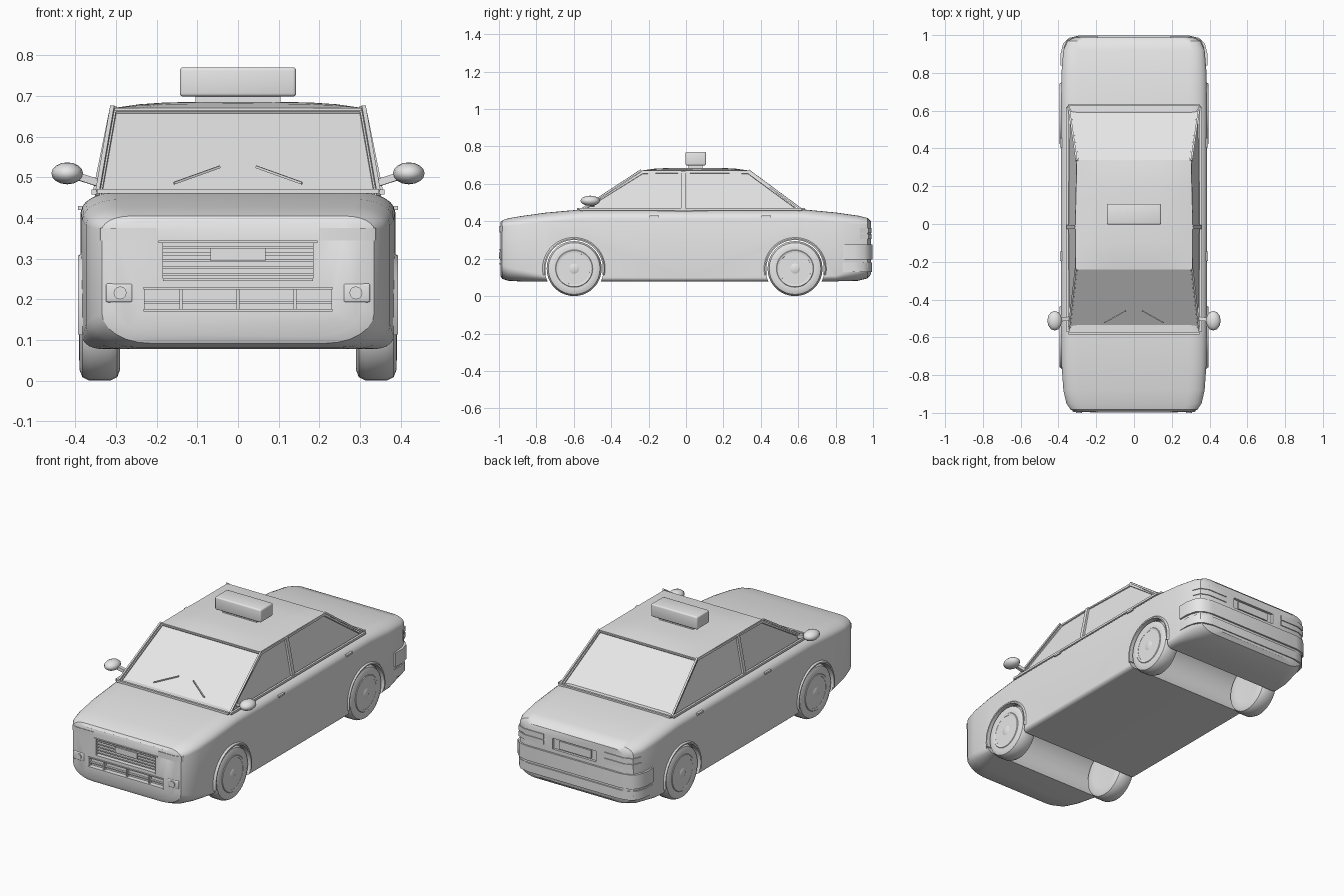
import bpy, bmesh, math
from mathutils import Matrix, Vector

if "Cube" in bpy.data.objects:
    bpy.data.objects.remove(bpy.data.objects["Cube"])

grey = bpy.data.materials.new("plain_grey")
grey.diffuse_color = (0.8, 0.8, 0.8, 1)
grey.use_nodes = True
grey.node_tree.nodes["Principled BSDF"].inputs["Base Color"].default_value = grey.diffuse_color


def finish(bm, name, angle=32):
    bmesh.ops.recalc_face_normals(bm, faces=bm.faces[:])
    me = bpy.data.meshes.new(name)
    bm.to_mesh(me)
    bm.free()
    me.materials.append(grey)
    me.polygons.foreach_set("use_smooth", [True] * len(me.polygons))
    me.set_sharp_from_angle(angle=math.radians(angle))
    ob = bpy.data.objects.new(name, me)
    bpy.context.collection.objects.link(ob)
    return ob


def box(name, c, size, rot=None, bevel=0.0):
    bm = bmesh.new()
    bmesh.ops.create_cube(bm, size=1, matrix=Matrix.Diagonal((*size, 1)))
    if bevel:
        bmesh.ops.bevel(bm, geom=bm.edges[:], offset=bevel, segments=3, affect='EDGES', profile=0.5)
    bm.transform(Matrix.Translation(c) @ (rot or Matrix()))
    return finish(bm, name)


def bar(name, a, b, w, h):
    a, b = Vector(a), Vector(b)
    rot = (b - a).to_track_quat('Y', 'Z').to_matrix().to_4x4()
    return box(name, (a + b) / 2, (w, (b - a).length, h), rot)


def loft(rings, name, caps=True):
    bm = bmesh.new()
    vs = [[bm.verts.new(p) for p in r] for r in rings]
    n = len(vs[0])
    for a, b in zip(vs, vs[1:]):
        for i in range(n):
            bm.faces.new((a[i], a[(i + 1) % n], b[(i + 1) % n], b[i]))
    if caps:
        bm.faces.new(vs[0])
        bm.faces.new(vs[-1])
    return finish(bm, name)


def lathe(name, profile, y, z, s=1, n=36, closed=False):
    """Spin (x, radius) points around an axis along x."""
    rings = [[(s * x, y + r * math.cos(2 * math.pi * i / n), z + r * math.sin(2 * math.pi * i / n))
              for i in range(n)] for x, r in profile]
    if closed:
        rings.append(rings[0])
    ob = loft(rings, name, not closed)
    if closed:
        bm = bmesh.new()
        bm.from_mesh(ob.data)
        bmesh.ops.remove_doubles(bm, verts=bm.verts[:], dist=1e-5)
        bmesh.ops.recalc_face_normals(bm, faces=bm.faces[:])
        bm.to_mesh(ob.data)
        bm.free()
    return ob


def prism(name, plan, z0, z1):
    return loft([[(x, y, z) for x, y in plan] for z in (z0, z1)], name)


def section(y, w, top, bot, tx, tz, bx, bz, n=6):
    """Rounded body cross-section at one station."""
    pts = []
    for k, (sx, sz) in enumerate(((1, 1), (-1, 1), (-1, -1), (1, -1))):
        rx, rz = (tx, tz) if sz > 0 else (bx, bz)
        cx, cz = sx * (w - rx), top - rz if sz > 0 else bot + rz
        for i in range(n + 1):
            a = math.pi / 2 * (k + i / n)
            pts.append((cx + rx * math.cos(a), y, cz + rz * math.sin(a)))
    return pts


# Body shell
body = loft([section(*s) for s in (
    (-0.993, 0.305, 0.392, 0.11, 0.06, 0.03, 0.12, 0.07),
    (-0.983, 0.335, 0.405, 0.092, 0.07, 0.035, 0.12, 0.075),
    (-0.95, 0.358, 0.416, 0.082, 0.08, 0.04, 0.11, 0.07),
    (-0.88, 0.374, 0.428, 0.078, 0.09, 0.045, 0.09, 0.06),
    (-0.75, 0.383, 0.446, 0.078, 0.09, 0.05, 0.05, 0.03),
    (-0.55, 0.386, 0.464, 0.078, 0.09, 0.05, 0.025, 0.02),
    (0.0, 0.387, 0.464, 0.078, 0.09, 0.05, 0.025, 0.02),
    (0.62, 0.386, 0.464, 0.078, 0.09, 0.05, 0.025, 0.02),
    (0.80, 0.384, 0.447, 0.079, 0.09, 0.05, 0.05, 0.03),
    (0.92, 0.374, 0.430, 0.082, 0.08, 0.045, 0.09, 0.06),
    (0.97, 0.352, 0.418, 0.095, 0.07, 0.035, 0.10, 0.06),
    (0.988, 0.31, 0.40, 0.115, 0.06, 0.03, 0.10, 0.06))], "body")

# Wheel wells, grille, intake and plate recesses
AXLES, WZ = (-0.598, 0.583), 0.147
cutters = [lathe("well_cutter", [(-0.5, 0.158), (0.5, 0.158)], y, WZ, n=48) for y in AXLES]
cutters += [box("recess_cutter", (0, -1, 0.295), (0.37, 0.06, 0.09)),
            box("recess_cutter", (0, -1, 0.2), (0.46, 0.06, 0.05)),
            box("recess_cutter", (0, 1, 0.325), (0.27, 0.05, 0.06))]
for c in cutters:
    m = body.modifiers.new("cut", 'BOOLEAN')
    m.operation, m.solver, m.object = 'DIFFERENCE', 'EXACT', c
dg = bpy.context.evaluated_depsgraph_get()
dg.update()
cut_mesh = bpy.data.meshes.new_from_object(body.evaluated_get(dg))
body.modifiers.clear()
body.data = cut_mesh
for c in cutters:
    bpy.data.objects.remove(c)
cut_mesh.set_sharp_from_angle(angle=math.radians(32))

# Cabin with inset windows
bm = bmesh.new()
low = ((-0.575, 0.347), (-0.015, 0.354), (0.625, 0.347))
high = ((-0.235, 0.309), (-0.015, 0.311), (0.335, 0.303))
V = {(s, l, i): bm.verts.new((s * w, y, z))
     for s in (1, -1) for l, (row, z) in enumerate(((low, 0.445), (high, 0.668)))
     for i, (y, w) in enumerate(row)}
glass = []
for s in (1, -1):
    for i in (0, 1):
        glass.append(bm.faces.new((V[s, 0, i], V[s, 0, i + 1], V[s, 1, i + 1], V[s, 1, i])))
for i in (0, 2):
    glass.append(bm.faces.new((V[1, 0, i], V[-1, 0, i], V[-1, 1, i], V[1, 1, i])))
for l in (0, 1):
    for i in (0, 1):
        bm.faces.new((V[1, l, i], V[1, l, i + 1], V[-1, l, i + 1], V[-1, l, i]))
bmesh.ops.recalc_face_normals(bm, faces=bm.faces[:])
bmesh.ops.inset_individual(bm, faces=glass, thickness=0.013, depth=0)
bmesh.ops.inset_individual(bm, faces=glass, thickness=0.001, depth=-0.006)
finish(bm, "cabin", 20)

# Crowned roof panel
rings = []
for j in range(9):
    v = j / 4 - 1
    y = 0.05 + 0.29 * v
    up = [(0.305 * u, y, 0.671 + 0.015 * (1 - u ** 4) * (1 - v ** 4)) for u in [i / 5 - 1 for i in range(11)]]
    rings.append(up + [(0.305, y, 0.662), (-0.305, y, 0.662)])
loft(rings, "roof")

# Roof sign
box("sign_base", (0, 0.052, 0.69), (0.21, 0.075, 0.025))
box("roof_sign", (0, 0.052, 0.735), (0.286, 0.11, 0.072), bevel=0.008)

# Grille slats, plates and intake dividers
for k in range(5):
    box("grille_slat", (0, -0.979, 0.262 + k * 0.0165), (0.37, 0.014, 0.007))
box("front_plate", (0, -0.988, 0.31), (0.135, 0.008, 0.032))
box("rear_plate", (0, 0.98, 0.325), (0.2, 0.008, 0.045))
box("intake_slat", (0, -0.977, 0.192), (0.46, 0.012, 0.006))
for x in (-0.14, 0, 0.14):
    box("intake_divider", (x, -0.98, 0.2), (0.007, 0.018, 0.05))
for z, w in ((0.342, 0.39), (0.248, 0.37), (0.227, 0.466), (0.173, 0.466)):
    box("grille_trim", (0, -0.993, z), (w, 0.01, 0.006))

# Rear bumper
half = [(0.388, 0.84), (0.389, 0.90), (0.375, 0.955), (0.345, 0.985), (0.29, 0.998)]
outline = half + [(-x, y) for x, y in half[::-1]]
prism("rear_bumper", outline, 0.195, 0.275)
inner = [(x * 0.985, y - 0.004) for x, y in outline]
prism("lower_bumper", inner, 0.13, 0.18)
bar("windscreen_sill", (-0.347, -0.578, 0.466), (0.347, -0.578, 0.466), 0.012, 0.012)
bar("rear_sill", (-0.347, 0.63, 0.466), (0.347, 0.63, 0.466), 0.012, 0.012)

for s in (1, -1):
    # Lamps
    prism("headlight", [(s * x, y) for x, y in ((0.2, -0.996), (0.305, -0.996), (0.338, -0.982),
                                                (0.352, -0.95), (0.2, -0.94))], 0.345, 0.376)
    for z in (0.305, 0.338):
        prism("taillight", [(s * x, y) for x, y in ((0.19, 0.993), (0.31, 0.993), (0.355, 0.975),
                                                    (0.374, 0.93), (0.19, 0.93))], z, z + 0.027)
    box("fog_lamp_frame", (s * 0.292, -0.975, 0.216), (0.066, 0.04, 0.046), bevel=0.005)
    bm = bmesh.new()
    bmesh.ops.create_cone(bm, cap_ends=True, segments=12, radius1=0.016, radius2=0.016, depth=0.02,
                          matrix=Matrix.Translation((s * 0.29, -0.99, 0.216)) @ Matrix.Rotation(math.pi / 2, 4, 'X'))
    finish(bm, "fog_lamp")
    # Side trim, handles, pillars, wipers
    bar("belt_trim", (s * 0.354, -0.57, 0.464), (s * 0.354, 0.62, 0.464), 0.012, 0.012)
    bar("centre_pillar", (s * 0.354, -0.015, 0.46), (s * 0.312, -0.015, 0.668), 0.022, 0.008)
    bar("front_pillar", (s * 0.346, -0.565, 0.46), (s * 0.309, -0.24, 0.673), 0.01, 0.01)
    bar("rear_pillar", (s * 0.346, 0.622, 0.46), (s * 0.304, 0.335, 0.672), 0.01, 0.01)
    for y in (-0.17, 0.43):
        box("door_handle", (s * 0.386, y, 0.425), (0.014, 0.05, 0.01))
    bar("wiper", (s * 0.045, -0.46, 0.526), (s * 0.157, -0.523, 0.486), 0.006, 0.006)
    # Side mirror
    bar("mirror_arm", (s * 0.345, -0.5, 0.487), (s * 0.41, -0.51, 0.508), 0.02, 0.018)
    bm = bmesh.new()
    bmesh.ops.create_uvsphere(bm, u_segments=12, v_segments=8, radius=1,
                              matrix=Matrix.Translation((s * 0.42, -0.512, 0.51)) @ Matrix.Diagonal((0.039, 0.052, 0.027, 1)))
    finish(bm, "side_mirror", 40)
    # Wheels and arch trims
    for y in AXLES:
        lathe("tyre", [(0.292, 0.09), (0.29, 0.12), (0.297, 0.138), (0.315, 0.147), (0.365, 0.147), (0.383, 0.138),
                       (0.39, 0.12), (0.388, 0.098), (0.36, 0.092)], y, WZ, s)
        lathe("rim", [(0.388, 0.1), (0.391, 0.097), (0.389, 0.086), (0.365, 0.084)], y, WZ, s)
        lathe("hub", [(0.36, 0.03), (0.388, 0.027), (0.392, 0.018)], y, WZ, s, 16)
        for k in range(5):
            a = math.pi / 2 + k * math.tau / 5
            d = Vector((0, math.cos(a), math.sin(a)))
            c = Vector((s * 0.378, y, WZ))
            for t in (-0.007, 0.007):
                off = Vector((0, -d.z, d.y)) * t
                bar("spoke", c + d * 0.02 + off, c + d * 0.09 + off * 1.8, 0.012, 0.012)
        arch = []
        for i in range(25):
            a = math.radians(-12 + 204 * i / 24)
            arch.append([(s * x, y + r * math.cos(a), WZ + r * math.sin(a))
                         for x, r in ((0.36, 0.153), (0.393, 0.153), (0.394, 0.16), (0.38, 0.171), (0.36, 0.171))])
        loft(arch, "arch_trim")
